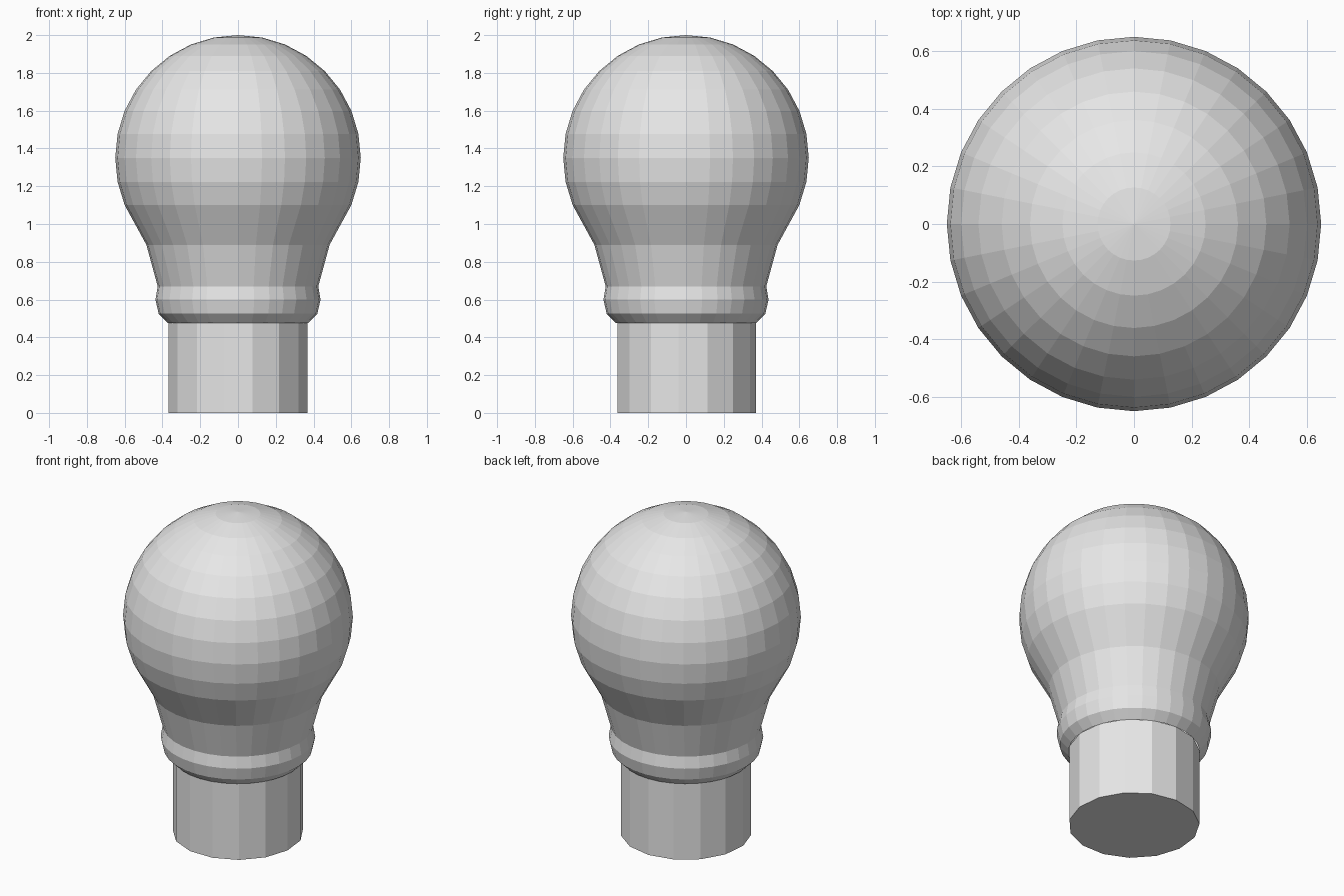
import bpy, bmesh, math

if "Cube" in bpy.data.objects:
    bpy.data.objects.remove(bpy.data.objects["Cube"])

grey = bpy.data.materials.new("plain_grey")
grey.diffuse_color = (0.8, 0.8, 0.8, 1)
grey.use_nodes = True
grey.node_tree.nodes["Principled BSDF"].inputs["Base Color"].default_value = grey.diffuse_color


def finish(bm, name):
    bmesh.ops.recalc_face_normals(bm, faces=bm.faces)
    mesh = bpy.data.meshes.new(name)
    bm.to_mesh(mesh)
    bm.free()
    mesh.materials.append(grey)
    obj = bpy.data.objects.new(name, mesh)
    bpy.context.collection.objects.link(obj)
    return obj


# Bulb: spherical dome flowing into a neck and rounded collar, 32 sides
R, CZ, SIDES = 0.65, 1.35, 32
profile = [(R * math.sin(k * math.pi / 16), CZ + R * math.cos(k * math.pi / 16))
           for k in range(1, 11)]
profile += [(0.485, 0.89), (0.425, 0.67), (0.437, 0.60), (0.42, 0.525), (0.372, 0.476)]

bm = bmesh.new()
rings = [[bm.verts.new((r * math.cos(2 * math.pi * i / SIDES),
                        r * math.sin(2 * math.pi * i / SIDES), z))
          for i in range(SIDES)] for r, z in profile]
top = bm.verts.new((0, 0, CZ + R))
for i in range(SIDES):
    j = (i + 1) % SIDES
    bm.faces.new((top, rings[0][i], rings[0][j]))
    for a, b in zip(rings, rings[1:]):
        bm.faces.new((a[i], b[i], b[j], a[j]))
finish(bm, "bulb")

# Base: plain 15-sided cylinder with a vertex on +y
bm = bmesh.new()
N, BR, H = 15, 0.37, 0.48
low, high = [[bm.verts.new((BR * math.sin(2 * math.pi * i / N),
                            BR * math.cos(2 * math.pi * i / N), z))
              for i in range(N)] for z in (0, H)]
bm.faces.new(low)
bm.faces.new(high)
for i in range(N):
    j = (i + 1) % N
    bm.faces.new((low[i], low[j], high[j], high[i]))
finish(bm, "base")
